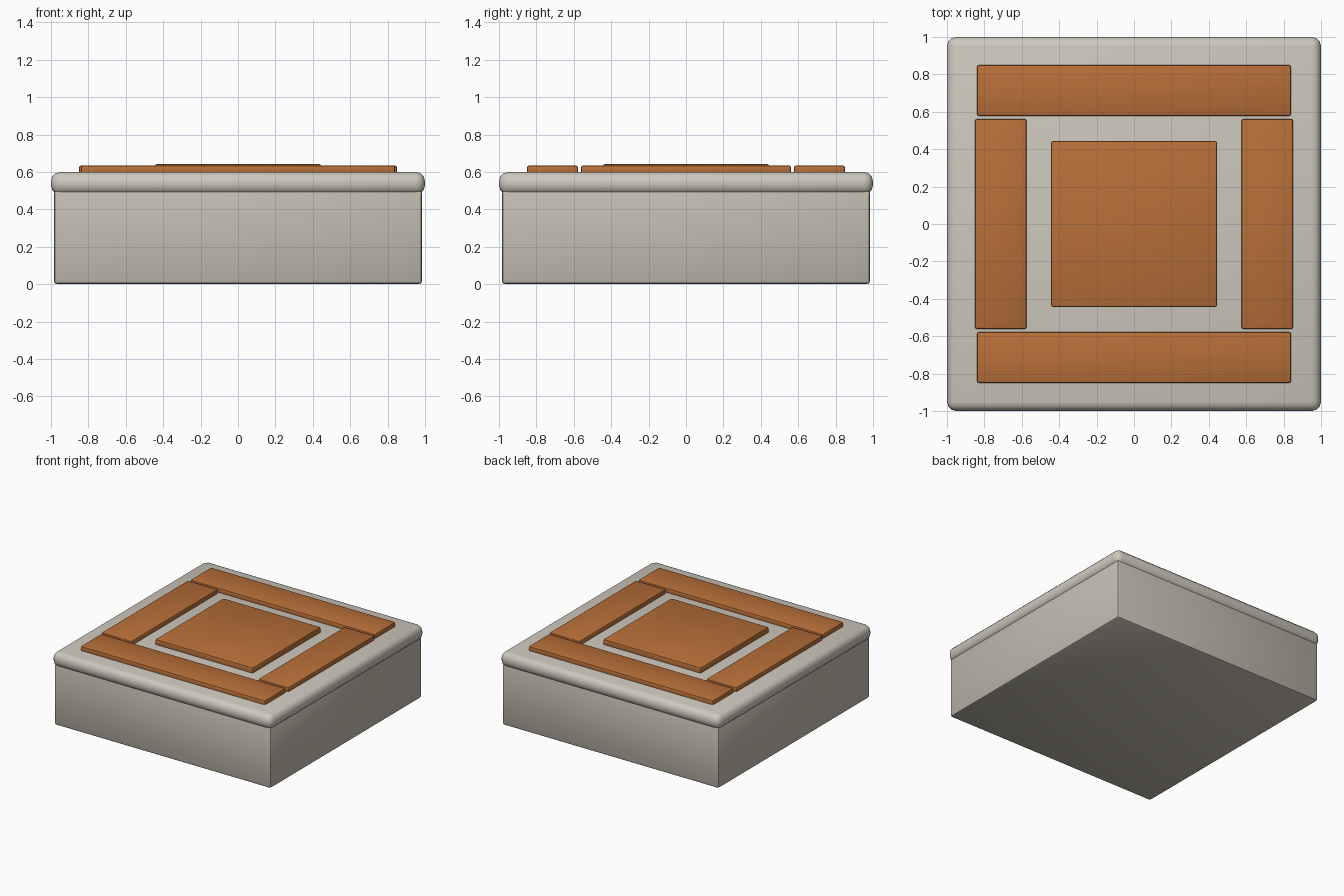
import bpy
import bmesh

if "Cube" in bpy.data.objects:
    bpy.data.objects.remove(bpy.data.objects["Cube"])


def material(name, color):
    m = bpy.data.materials.new(name)
    m.diffuse_color = color
    m.use_nodes = True
    m.node_tree.nodes["Principled BSDF"].inputs["Base Color"].default_value = m.diffuse_color
    return m


def block(name, x, y, z, bevel, segments, mat=None):
    """Rounded box spanning the (min, max) ranges x, y, z."""
    bm = bmesh.new()
    bmesh.ops.create_cube(bm, size=1)
    for v in bm.verts:
        v.co = [r[0] + (c + 0.5) * (r[1] - r[0]) for c, r in zip(v.co, (x, y, z))]
    bmesh.ops.bevel(bm, geom=bm.edges[:], offset=bevel, segments=segments,
                    profile=0.5, affect='EDGES', clamp_overlap=True)
    me = bpy.data.meshes.new(name)
    bm.to_mesh(me)
    bm.free()
    ob = bpy.data.objects.new(name, me)
    bpy.context.collection.objects.link(ob)
    if mat:
        me.materials.append(mat)
    bpy.context.view_layer.objects.active = ob
    ob.select_set(True)
    bpy.ops.object.shade_smooth_by_angle(angle=0.6)
    ob.select_set(False)
    return ob


stone = material("stone", (0.55, 0.51, 0.44, 1))
pale_stone = material("pale_stone", (0.62, 0.58, 0.51, 1))
clay = material("clay", (0.48, 0.16, 0.04, 1))

# Body and overhanging rounded cap
block("base_block", (-0.985, 0.985), (-0.985, 0.985), (0, 0.505), 0.02, 2, stone)
block("cap_slab", (-1, 1), (-1, 1), (0.48, 0.60), 0.05, 3, pale_stone)

# Border tiles, one pair along each axis
tile_z = (0.585, 0.635)
for side, x in (("left", (-0.85, -0.575)), ("right", (0.575, 0.85))):
    block(side + "_tile", x, (-0.562, 0.562), tile_z, 0.012, 2, clay)
for side, y in (("front", (-0.85, -0.577)), ("back", (0.577, 0.85))):
    block(side + "_tile", (-0.84, 0.84), y, tile_z, 0.012, 2, clay)

# Centre tile, slightly raised
block("centre_tile", (-0.444, 0.444), (-0.444, 0.444), (0.585, 0.643), 0.012, 2, clay)
